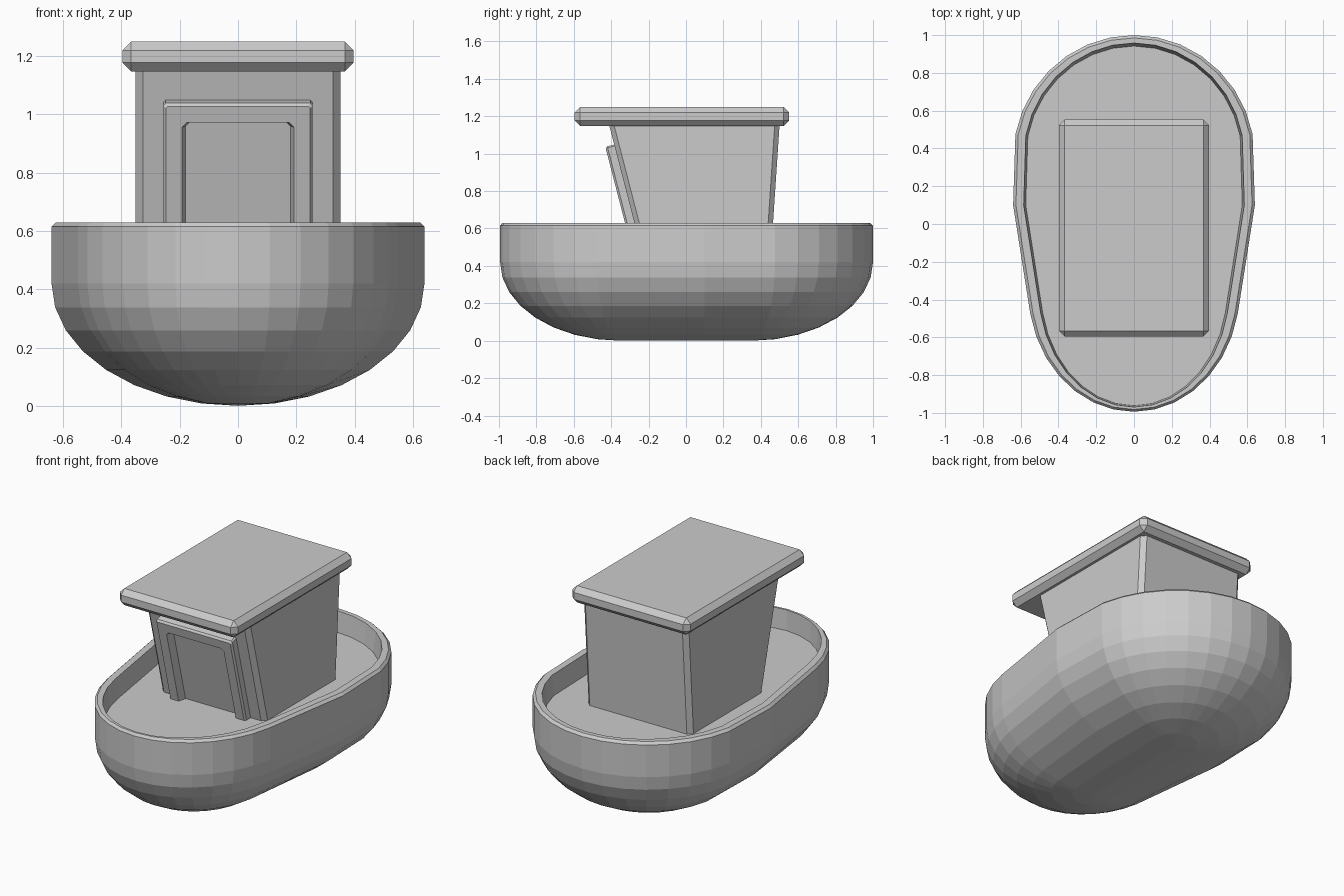
import bpy, bmesh, math
from mathutils import Vector

if "Cube" in bpy.data.objects:
    bpy.data.objects.remove(bpy.data.objects["Cube"])

grey = bpy.data.materials.new("plain_grey")
grey.diffuse_color = (0.6, 0.6, 0.6, 1)
grey.use_nodes = True
grey.node_tree.nodes["Principled BSDF"].inputs["Base Color"].default_value = grey.diffuse_color
DECK = 0.508


def finish(name, bm):
    bmesh.ops.remove_doubles(bm, verts=bm.verts, dist=1e-5)
    bmesh.ops.recalc_face_normals(bm, faces=bm.faces)
    me = bpy.data.meshes.new(name)
    bm.to_mesh(me)
    bm.free()
    me.materials.append(grey)
    ob = bpy.data.objects.new(name, me)
    bpy.context.collection.objects.link(ob)
    return ob


def loft(bm, rings, closed=True):
    vs = [[bm.verts.new(p) for p in r] for r in rings]
    n = len(vs[0])
    for a, b in zip(vs, vs[1:]):
        for i in range(n if closed else n - 1):
            j = (i + 1) % n
            bm.faces.new((a[i], a[j], b[j], b[i]))
    return vs


# Hull: stretched half sphere, narrower toward the front
def hull_ring(k, z, side=0, back=0, front=0):
    pts = []
    for i in range(32):
        phi = i * math.tau / 32
        c, s = math.cos(phi), math.sin(phi)
        if i % 16 == 0:
            cy, w, r = 0.1, 0.64, 0
        elif i < 16:
            cy, w, r = 0.349, 0.64, 0.651 - back
        else:
            cy, w, r = -0.349, 0.56, 0.645 - front
        pts.append((c * (w - side) * k, cy + s * r * k, z))
    return pts


bm = bmesh.new()
rings = []
for i in range(8, -1, -1):
    t = math.radians(11.25 * i)
    rings.append(hull_ring(math.cos(t) if i < 8 else 0, 0.42 * (1 - math.sin(t))))
rings += [hull_ring(1, 0.615), hull_ring(1, 0.63, 0.015, 0.015, 0.012),
          hull_ring(1, 0.63, 0.056, 0.042, 0.025),
          hull_ring(1, DECK, 0.067, 0.058, 0.032)]
vs = loft(bm, rings)
bm.faces.new(vs[-1])  # deck
finish("hull", bm)


# Cabin: raked walls with chamfered corners
def front_y(z):
    return -0.255 - 0.155 * (z - 0.55) / 0.6


def cabin_ring(z):
    f, b = front_y(z), 0.46 + 0.04 * (z - 0.55) / 0.6
    x, c = 0.352, 0.026
    return [(-x + c, f, z), (x - c, f, z), (x, f + c, z), (x, b - c, z),
            (x - c, b, z), (-x + c, b, z), (-x, b - c, z), (-x, f + c, z)]


bm = bmesh.new()
vs = loft(bm, [cabin_ring(DECK - 0.01), cabin_ring(1.16)])
for v in vs:
    bm.faces.new(v)
finish("cabin", bm)

# Roof slab with chamfered edges
bm = bmesh.new()
bmesh.ops.create_cube(bm, size=1)
for v in bm.verts:
    v.co = (v.co.x * 0.794, v.co.y * 1.148 - 0.022, v.co.z * 0.102 + 1.199)
bmesh.ops.bevel(bm, geom=bm.edges[:], offset=0.03, offset_type='OFFSET',
                segments=1, affect='EDGES')
finish("roof", bm)

# Door frame: raised surround lying on the raked front wall
normal = Vector((0, -0.6, -0.155)).normalized()


def arch(x, top, c, n):
    low = DECK - 0.01
    prof = [(-x, low), (-x, top - c), (-x + c, top), (x - c, top), (x, top - c), (x, low)]
    return [Vector((px, front_y(pz), pz)) + normal * n for px, pz in prof]


bm = bmesh.new()
loft(bm, [arch(0.256, 1.049, 0.008, -0.005), arch(0.256, 1.049, 0.008, 0.038),
          arch(0.247, 1.039, 0.006, 0.049), arch(0.192, 0.984, 0.016, 0.049),
          arch(0.18, 0.973, 0.012, 0.002)], closed=False)
finish("door_frame", bm)
